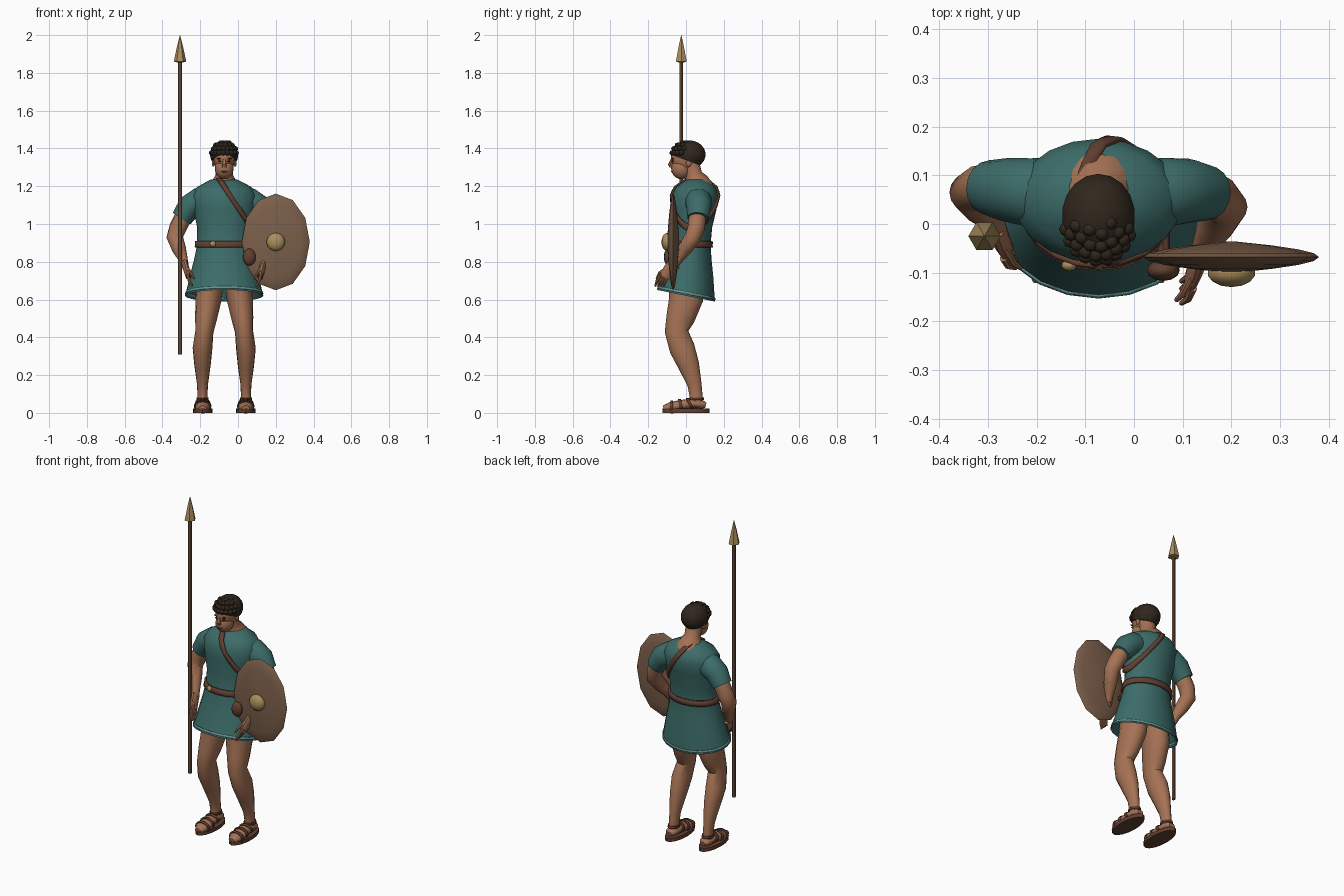
import bpy, bmesh, math
from mathutils import Vector, Matrix

if "Cube" in bpy.data.objects:
    bpy.data.objects.remove(bpy.data.objects["Cube"])

BODY_CENTRE = -.073
parts = []


def material(name, *colour):
    mat = bpy.data.materials.new(name)
    mat.use_nodes = True
    mat.diffuse_color = (*colour, 1)
    shader = mat.node_tree.nodes["Principled BSDF"]
    shader.inputs["Base Color"].default_value = (*colour, 1)
    shader.inputs["Roughness"].default_value = .8
    return mat


SKIN = material("skin", .38, .17, .09)
TEAL = material("teal_cloth", .045, .15, .14)
TRIM = material("pale_trim", .13, .3, .28)
LEATHER = material("leather", .12, .05, .03)
WOOD = material("wood", .2, .115, .07)
BRONZE = material("bronze", .4, .27, .11)
HAIR = material("dark_hair", .03, .02, .012)


def finish(name, bm, mat):
    """Turn a mesh, drawn about the body centre line, into an object."""
    bmesh.ops.recalc_face_normals(bm, faces=bm.faces)
    mesh = bpy.data.meshes.new(name)
    bm.to_mesh(mesh)
    bm.free()
    mesh.materials.append(mat)
    part = bpy.data.objects.new(name, mesh)
    part.location.x = BODY_CENTRE
    bpy.context.collection.objects.link(part)
    parts.append(part)
    return part


def loft(name, mat, rings, deep=1, sides=16, level=False):
    """Skin elliptical rings (x, y, z, radius), square to their path or level."""
    bm = bmesh.new()
    centres = [Vector(ring[:3]) for ring in rings]
    last = len(rings) - 1
    loops = []
    for i, (centre, ring) in enumerate(zip(centres, rings)):
        across, forward = Vector((1, 0, 0)), Vector((0, 1, 0))
        if not level:
            along = (centres[min(i + 1, last)] - centres[max(i - 1, 0)]).normalized()
            across = (across - along * across.dot(along)).normalized()
            forward = along.cross(across)
        radius = ring[3]
        angles = [math.tau * k / sides for k in range(sides)]
        loops.append([bm.verts.new(centre + across * radius * math.cos(angle)
                                   + forward * radius * deep * math.sin(angle))
                      for angle in angles])
    for low, high in zip(loops, loops[1:]):
        for k in range(sides):
            after = (k + 1) % sides
            bm.faces.new((low[k], low[after], high[after], high[k]))
    bm.faces.new(loops[0])
    bm.faces.new(loops[-1])
    return finish(name, bm, mat)


def slice_off(bm, point, direction):
    bmesh.ops.bisect_plane(bm, geom=bm.verts[:] + bm.edges[:] + bm.faces[:],
                           plane_co=point, plane_no=direction, clear_outer=True)


def ball(name, mat, centre, size, segments=12, cut=None):
    bm = bmesh.new()
    bmesh.ops.create_uvsphere(bm, u_segments=segments, v_segments=segments // 2 + 2, radius=1)
    bm.transform(Matrix.Translation(centre) @ Matrix.Diagonal((*size, 1)))
    if cut:
        slice_off(bm, *cut)
        bmesh.ops.holes_fill(bm, edges=[edge for edge in bm.edges if edge.is_boundary])
    return finish(name, bm, mat)


def band(name, mat, source, point, direction, width, thickness):
    """A raised strip following the surface of another part."""
    bm = bmesh.new()
    bm.from_mesh(source.data)
    point, direction = Vector(point), Vector(direction).normalized()
    for way in (direction, -direction):
        slice_off(bm, point + way * width / 2, way)
    shell = finish(name, bm, mat).modifiers.new("thickness", "SOLIDIFY")
    shell.thickness, shell.offset = thickness, 1


# Tunic, hollow under the skirt, leaning back as it rises, hem low at the back
profile = [(.74, .15), (.625, .2), (.62, .207), (.72, .183), (.81, .16), (.89, .143), (.98, .143),
           (1.08, .163), (1.15, .172), (1.195, .145), (1.22, .1), (1.235, .07)]
tunic = loft("tunic", TEAL, [(0, .09 * (z - .62), z, radius) for z, radius in profile],
             deep=.74, sides=20, level=True)
for vert in tunic.data.vertices:
    if vert.co.z < .65:
        vert.co.z -= vert.co.y / 5
band("hem_trim", TRIM, tunic, (0, 0, .635), (0, .2, 1), .012, .003)
band("belt", LEATHER, tunic, (0, 0, .892), (0, 0, 1), .034, .011)
band("shoulder_strap", LEATHER, tunic, (.07, 0, 1.09), (3, 0, 2), .025, .009)
ball("belt_buckle", BRONZE, (-.06, -.085, .895), (.016, .012, .016))

for side, mirror in (("right", -1), ("left", 1)):
    # The left arm reaches further forward, into the shield
    reach = .17 if side == "left" else 0

    def limb(name, mat, *rings, **shape):
        placed = [(mirror * x, y, z, radius) for x, y, z, radius in rings]
        return loft(f"{side}_{name}", mat, placed, **shape)

    def arm(name, mat, *rings, **shape):
        limb(name, mat, *[(x, y - reach * max(0, 1.1 - z), z, radius)
                          for x, y, z, radius in rings], **shape)

    # Legs, set wider apart below the thigh
    leg = limb("leg", SKIN, *[(.115 - max(0, z - .35) / 8, y, z, radius) for y, z, radius in [
        (0, .73, .07), (0, .6, .069), (-.03, .5, .058), (-.05, .43, .048), (-.02, .34, .052),
        (.015, .25, .043), (.045, .15, .029), (.055, .08, .026), (.055, .03, .03)]], deep=1.3)

    # Feet and sandals
    foot = limb("foot", SKIN, *[(.114, y, z, radius) for y, z, radius in [
        (.105, .04, .02), (.085, .045, .033), (.03, .05, .036), (-.03, .04, .04),
        (-.08, .03, .04), (-.12, .025, .02)]], deep=.7, sides=12)
    limb("sole", LEATHER, *[(.114, 0, z, .052) for z in (0, .022)], deep=2.4, level=True)
    for y, lean in ((-.075, 0), (-.03, .2), (.02, .5)):
        band(f"{side}_sandal_strap", LEATHER, foot, (0, y, .05), (0, 1, lean), .014, .006)
    band(f"{side}_ankle_strap", LEATHER, leg, (0, .055, .075), (0, 0, 1), .014, .006)

    # Short sleeves and arms
    arm("sleeve", TEAL, (.08, .06, 1.13, .062), (.135, .065, 1.12, .072),
        (.185, .07, 1.09, .066), (.225, .075, 1.03, .056))
    arm("arm", SKIN, (.2, .07, 1.07, .046), (.245, .075, .98, .046), (.262, .065, .93, .044),
        (.24, .035, .87, .038), (.22, .01, .82, .026), (.21, -.01, .78, .022))

    # Hands
    arm("palm", SKIN, (.21, -.005, .79, .018), (.2, -.03, .76, .017), (.19, -.05, .72, .014),
        deep=2, sides=10)
    arm("thumb", SKIN, (.2, -.04, .77, .01), (.175, -.08, .74, .008), (.16, -.09, .71, .005), sides=8)
    for k in range(4):
        y = -.07 + k * .015
        arm("finger", SKIN, (.195, y, .735, .008), (.185, y - .015, .7, .008),
            (.17, y - .02, .67, .005), sides=8)

    # Ears, eyes and brows
    ball(f"{side}_ear", SKIN, (mirror * .057, .015, 1.325), (.009, .015, .022))
    ball(f"{side}_eye", HAIR, (mirror * .024, -.07, 1.332), (.01, .006, .004), segments=8)
    ball(f"{side}_eyebrow", HAIR, (mirror * .025, -.07, 1.346), (.015, .006, .004), segments=8)

# Neck and head
loft("neck", SKIN, [(0, .06, 1.2, .085), (0, .055, 1.235, .06), (0, .04, 1.26, .046),
                    (0, .025, 1.32, .046)])
ball("skull", SKIN, (0, 0, 1.35), (.057, .08, .08), segments=16)
ball("jaw", SKIN, (0, -.024, 1.295), (.05, .055, .058), segments=16)
loft("nose", SKIN, [(0, -.074, 1.345, .006), (0, -.083, 1.315, .012), (0, -.076, 1.3, .012)],
     sides=8, level=True)
ball("mouth", LEATHER, (0, -.073, 1.277), (.017, .007, .004))

# Hair cap, with rows of curls over the brow and crown
ball("hair", HAIR, (0, .016, 1.368), (.076, .088, .075), segments=18,
     cut=((0, 0, 1.338), (0, -.35, -1)))
for row, count in enumerate((9, 8, 6, 3)):
    lift = .15 + .35 * row
    for k in range(count):
        turn = math.pi * (1.08 + .84 * (k + row % 2 / 2) / (count - .5))
        spread = math.cos(lift)
        ball("hair_curl", HAIR, (.069 * spread * math.cos(turn), .01 + .084 * spread * math.sin(turn),
                                 1.366 + .068 * math.sin(lift)), (.015, .015, .014), segments=8)

# Spear
loft("spear_shaft", WOOD, [(-.234, -.025, z, .01) for z in (.31, 1.87)], sides=8, level=True)
loft("spear_head", BRONZE, [(-.234, -.025, z, radius) for z, radius in
                            ((1.855, .014), (1.86, .033), (1.94, .016), (2, .001))],
     sides=6, level=True)

# Oval lens-shaped shield with a bronze boss
steps = [k / 4 for k in range(-4, 5)]
loft("shield", WOOD, [(.273, -.068 + .032 * step, .905, .18 * (1 - .95 * step * step))
                      for step in steps], deep=1.42, sides=12)
ball("shield_boss", BRONZE, (.273, -.1, .905), (.05, .03, .048), segments=14)

# Sword hilt at the left hip
ball("sword_pommel", LEATHER, (.133, -.095, .825), (.034, .022, .045))
loft("sword_grip", LEATHER, [(.133, y, .83, .014) for y in (-.09, -.02)], sides=8)

# Smooth shading, keeping sharp rims
bpy.ops.object.select_all(action="DESELECT")
for part in parts:
    part.select_set(True)
bpy.context.view_layer.objects.active = tunic
bpy.ops.object.shade_smooth_by_angle(angle=math.radians(42))
